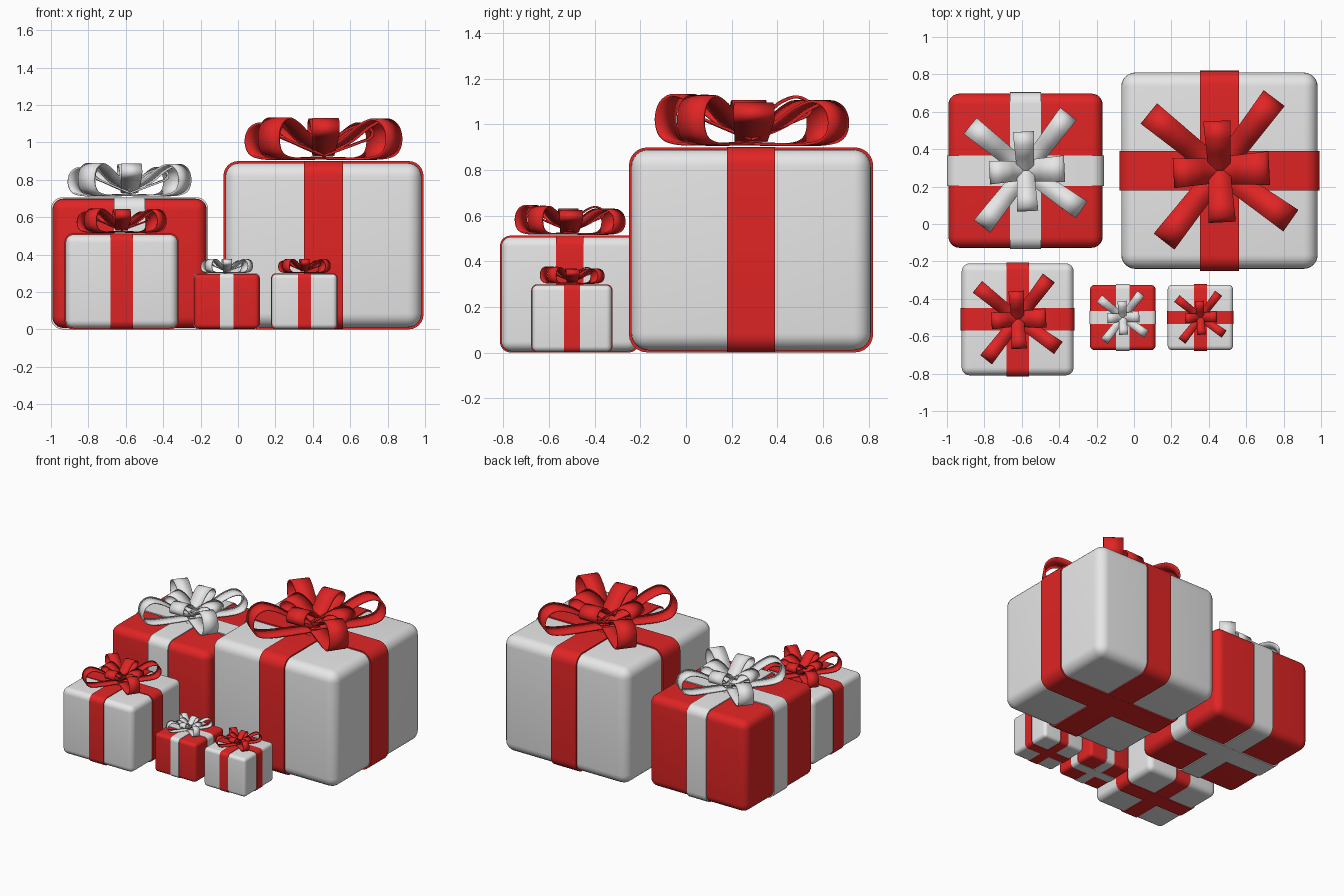
import bpy, bmesh, math
from mathutils import Vector

if "Cube" in bpy.data.objects:
    bpy.data.objects.remove(bpy.data.objects["Cube"])


def make_material(name, color):
    m = bpy.data.materials.new(name)
    m.diffuse_color = (*color, 1)
    m.use_nodes = True
    m.node_tree.nodes["Principled BSDF"].inputs["Base Color"].default_value = m.diffuse_color
    return m


RED = make_material("red", (0.75, 0.018, 0.018))
WHITE = make_material("white", (0.8, 0.8, 0.8))

# one gift is designed at full size, standing on z = 0, then scaled
SIDE, TOP, BAND, GAP = 1.05, 0.90, 0.21, 0.01


def finish(bm, name, mat, loc, scale, angle=35):
    bmesh.ops.recalc_face_normals(bm, faces=bm.faces)
    mesh = bpy.data.meshes.new(name)
    bm.to_mesh(mesh)
    bm.free()
    mesh.materials.append(mat)
    ob = bpy.data.objects.new(name, mesh)
    bpy.context.collection.objects.link(ob)
    ob.location, ob.scale = loc, (scale,) * 3
    bpy.ops.object.select_all(action='DESELECT')
    ob.select_set(True)
    bpy.context.view_layer.objects.active = ob
    bpy.ops.object.shade_smooth_by_angle(angle=math.radians(angle))
    return ob


def rounded_block(bm, size, radius, along=None):
    """Block centred at mid height; round all edges or only those along one axis."""
    geo = bmesh.ops.create_cube(bm, size=1)
    verts = geo["verts"]
    for v in verts:
        v.co = Vector(c * s for c, s in zip(v.co, size)) + Vector((0, 0, TOP / 2))
    edges = {e for v in verts for e in v.link_edges}
    if along is not None:
        edges = {e for e in edges
                 if abs((e.verts[0].co - e.verts[1].co)[along]) > 1e-4}
    bmesh.ops.bevel(bm, geom=list(edges), offset=radius, segments=6,
                    profile=0.5, affect='EDGES')


def spline(points, steps=6):
    """Smooth curve through the points."""
    pts = [Vector(p) for p in points]
    pts = [2 * pts[0] - pts[1]] + pts + [2 * pts[-1] - pts[-2]]
    out = []
    for i in range(1, len(pts) - 2):
        a, b, c, d = pts[i - 1:i + 3]
        for k in range(steps):
            t = k / steps
            out.append(0.5 * (2 * b + (c - a) * t + (2 * a - 5 * b + 4 * c - d) * t * t
                              + (3 * b - a - 3 * c + d) * t ** 3))
    return out + [pts[-2]]


def bow_loop(bm, degrees, length, peak, width, profile):
    """Ribbon loop: profile holds (share of length, share of peak height)."""
    a = math.radians(degrees)
    out, side = Vector((math.cos(a), math.sin(a), 0)), Vector((-math.sin(a), math.cos(a), 0))
    rows = []
    for r, h in spline(profile):
        p = out * (r * length) + Vector((0, 0, TOP + h * peak))
        w = width * (0.8 + 0.2 * min(1, max(0, r))) / 2
        rows.append((bm.verts.new(p - side * w), bm.verts.new(p + side * w)))
    for (a0, a1), (b0, b1) in zip(rows, rows[1:]):
        bm.faces.new((a0, a1, b1, b0))


# outer loops lie on the lid, inner loops curl up above the centre
OUTER = [(0, 0.08), (0.35, 0.06), (0.75, 0.07), (0.94, 0.20), (1.0, 0.52),
         (0.95, 0.85), (0.80, 1.0), (0.58, 0.84), (0.32, 0.48), (0, 0.20)]
INNER = [(0, 0.15), (0.40, 0.35), (0.75, 0.53), (0.95, 0.64), (1.0, 0.79),
         (0.92, 0.94), (0.73, 1.0), (0.48, 0.88), (0.25, 0.65), (0, 0.42)]
LOOPS = [(53, 0.48, 0.20, 0.14, OUTER), (141, 0.48, 0.20, 0.14, OUTER),
         (232, 0.475, 0.228, 0.14, OUTER), (325, 0.46, 0.222, 0.14, OUTER),
         (3, 0.26, 0.19, 0.18, INNER), (93, 0.26, 0.22, 0.145, INNER),
         (183, 0.24, 0.20, 0.16, INNER), (273, 0.27, 0.225, 0.145, INNER)]


def gift(name, x, y, scale, paper, ribbon):
    loc = (x, y, 0)
    # wrapped box
    bm = bmesh.new()
    rounded_block(bm, (SIDE, SIDE, TOP - 2 * GAP), 0.075)
    finish(bm, name + "_box", paper, loc, scale)
    # two crossing bands
    bm = bmesh.new()
    w = SIDE + 2 * GAP
    rounded_block(bm, (w, BAND, TOP), 0.08, along=1)
    rounded_block(bm, (BAND, w, TOP - 0.002), 0.08, along=0)
    finish(bm, name + "_bands", ribbon, loc, scale)
    # bow
    bm = bmesh.new()
    for spec in LOOPS:
        bow_loop(bm, *spec)
    bow = finish(bm, name + "_bow", ribbon, loc, scale, 60)
    solid = bow.modifiers.new("thickness", 'SOLIDIFY')
    solid.thickness, solid.offset = 0.012, 0


gift("large_white_gift", 0.457, 0.285, 1.0, WHITE, RED)
gift("large_red_gift", -0.58, 0.285, 0.785, RED, WHITE)
gift("medium_white_gift", -0.622, -0.51, 0.57, WHITE, RED)
gift("small_red_gift", -0.06, -0.50, 0.333, RED, WHITE)
gift("small_white_gift", 0.355, -0.50, 0.333, WHITE, RED)
